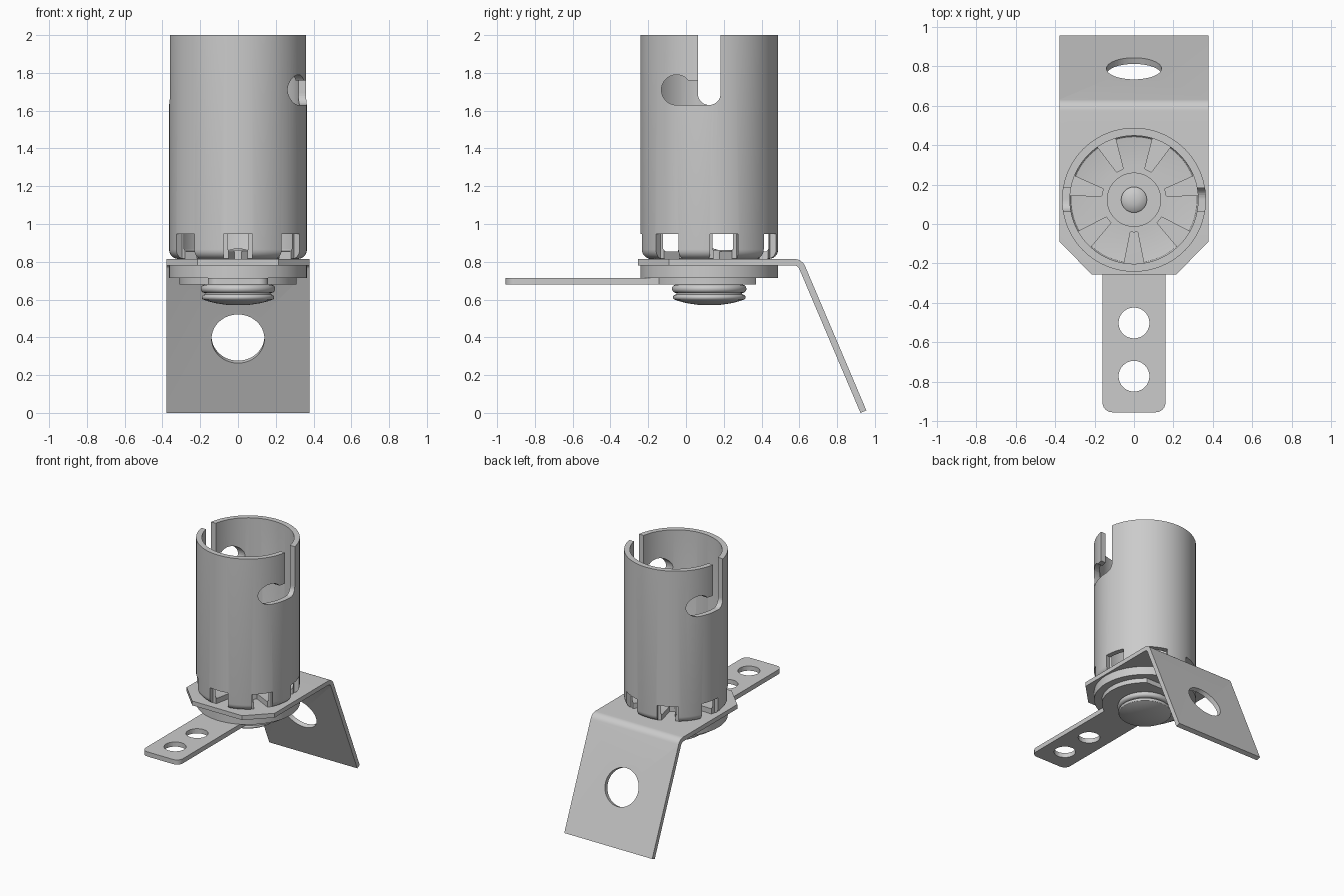
import bpy, bmesh
from math import sin, cos, pi, radians
from mathutils import Matrix, Vector

if "Cube" in bpy.data.objects:
    bpy.data.objects.remove(bpy.data.objects["Cube"])

CY = 0.123          # y of the socket axis
SEG = 96


def make(name, bm, smooth=True):
    bmesh.ops.recalc_face_normals(bm, faces=bm.faces)
    me = bpy.data.meshes.new(name)
    bm.to_mesh(me)
    bm.free()
    ob = bpy.data.objects.new(name, me)
    bpy.context.collection.objects.link(ob)
    if smooth:
        shade(ob)
    return ob


def shade(ob):
    bpy.ops.object.select_all(action='DESELECT')
    bpy.context.view_layer.objects.active = ob
    ob.select_set(True)
    bpy.ops.object.shade_smooth_by_angle(angle=radians(30))


def arc(cx, cy, r, a0, a1, n=12):
    return [(cx + r * cos(radians(a0 + (a1 - a0) * i / n)),
             cy + r * sin(radians(a0 + (a1 - a0) * i / n))) for i in range(n + 1)]


def prism(name, pts, lo, hi, axis='z', matrix=None, smooth=True):
    """Extrude a 2D outline along z (points are x,y) or along x (points are y,z)."""
    bm = bmesh.new()
    pos = (lambda p, h: (p[0], p[1], h)) if axis == 'z' else (lambda p, h: (h, p[0], p[1]))
    f = bm.faces.new([bm.verts.new(pos(p, lo)) for p in pts])
    ext = bmesh.ops.extrude_face_region(bm, geom=[f])['geom']
    step = Vector(pos((0, 0), hi - lo))
    bmesh.ops.translate(bm, vec=step, verts=[v for v in ext if isinstance(v, bmesh.types.BMVert)])
    if matrix:
        bm.transform(matrix)
    return make(name, bm, smooth)


def lathe(name, prof, closed):
    """Revolve (radius, z) points about the socket axis."""
    bm = bmesh.new()
    rings = []
    for r, z in prof:
        if r == 0:
            rings.append([bm.verts.new((0, CY, z))] * SEG)
        else:
            rings.append([bm.verts.new((r * cos(2 * pi * i / SEG), CY + r * sin(2 * pi * i / SEG), z))
                          for i in range(SEG)])
    for k in range(len(prof) if closed else len(prof) - 1):
        a, b = rings[k], rings[(k + 1) % len(prof)]
        for i in range(SEG):
            j = (i + 1) % SEG
            bm.faces.new(list(dict.fromkeys((a[i], a[j], b[j], b[i]))))
    return make(name, bm)


def cut(ob, cutters):
    for c in cutters:
        c.hide_render = True
        m = ob.modifiers.new("cut", 'BOOLEAN')
        m.object, m.operation, m.solver = c, 'DIFFERENCE', 'EXACT'
        bpy.context.view_layer.objects.active = ob
        # booleans go ahead of any shading modifier
        bpy.ops.object.modifier_move_to_index(modifier=m.name, index=0)
        bpy.ops.object.modifier_apply(modifier=m.name)
        bpy.data.objects.remove(c)
    shade(ob)


def circle(cx, cy, r, n=48):
    return arc(cx, cy, r, 0, 360, n)[:-1]


# Socket shell: a cup with an inturned floor
R, RI, Z0 = 0.365, 0.325, 0.815
prof = ([(0.165, Z0)] + arc(R - 0.05, Z0 + 0.05, 0.05, -90, 0, 6)
        + [(R, 2.0), (RI, 2.0)] + arc(RI - 0.012, Z0 + 0.052, 0.012, 0, -90, 3) + [(0.165, Z0 + 0.04)])
shell = lathe("socket_shell", prof, True)

# Bayonet slots, one on each side, half a turn apart
slot = ([(0.183, 2.1)] + arc(0.123, 1.69, 0.06, 0, -90, 8)
        + arc(-0.05, 1.71, 0.08, 270, 38.7, 24) + [(0.063, 1.76), (0.063, 2.1)])
about = lambda a: Matrix.Translation((0, CY, 0)) @ Matrix.Rotation(a, 4, 'Z') @ Matrix.Translation((0, -CY, 0))
cutters = [prism("slot_cutter", slot, 0.1, 0.6, 'x', about(a), False) for a in (0, pi)]

# Seven windows that split the floor into fingers
half = [(0.014, 0.14), (0.05, 0.32), (0.076, 0.32), (0.076, 0.5)]
window = [(x, CY - r) for x, r in half] + [(-x, CY - r) for x, r in reversed(half)]
cutters += [prism("window_cutter", window, 0.7, 0.947, 'z', about(2 * pi * i / 7), False) for i in range(7)]
cut(shell, cutters)

# Mounting bracket: flat plate with a bent-down flap
T, Y0, ZT = 0.034, 0.572, 0.815
c, s = cos(radians(67)), sin(radians(67))
outer = arc(Y0, ZT - 0.064, 0.064, 90, 23, 8)
inner = arc(Y0, ZT - 0.064, 0.030, 23, 90, 8)
end = (0.955, 0.013)
side = [(-0.255, ZT)] + outer + [end, (end[0] - T * s, 0.0)] + inner + [(-0.255, ZT - T)]
bracket = prism("mounting_bracket", side, -0.378, 0.378, 'x')
corners = [prism("corner_cutter", [(k * 0.215, -0.255), (k * 0.378, -0.09), (k * 0.5, 0.033),
                                   (k * 0.5, -0.4), (k * 0.07, -0.4)], 0.7, 0.9, 'z', None, False)
           for k in (-1, 1)]
flap_mat = Matrix.Translation((0, 0.775, 0.40)) @ Matrix.Rotation(radians(-67), 4, 'X')
cut(bracket, corners + [prism("flap_hole_cutter", circle(0, 0, 0.14, 64), -0.12, 0.12, 'z', flap_mat, False)])

# Insulating washer under the bracket
prism("insulating_washer", circle(0, CY, R, SEG), 0.715, ZT - T)

# Terminal strip: trimmed disc with a long two-hole tongue
a = 58.9
back = 52.8
tongue = (arc(0, CY, 0.31, -a, back, 40) + arc(0, CY, 0.31, 180 - back, 180 + a, 40)
          + arc(-0.11, -0.905, 0.05, 180, 270, 6) + arc(0.11, -0.905, 0.05, 270, 360, 6))
strip = prism("terminal_strip", tongue, 0.679, 0.715)
cut(strip, [prism("strip_hole_cutter", circle(0, y, 0.078), 0.6, 0.8, 'z', None, False)
            for y in (-0.502, -0.772)])

# Central rivet: beaded washer and domed head below, cup and contact pin above
rivet = ([(0, 0.57), (0.06, 0.572), (0.12, 0.581), (0.165, 0.593)]
         + arc(0.178, 0.612, 0.014, -50, 90, 6) + [(0.172, 0.634)]
         + arc(0.175, 0.657, 0.022, -80, 90, 8)
         + [(0.165, 0.679), (0.165, 0.862), (0.135, 0.862), (0.135, 0.83),
            (0.065, 0.83), (0.065, 0.85), (0.05, 0.862), (0.025, 0.869), (0, 0.871)])
lathe("centre_rivet", rivet, False)
